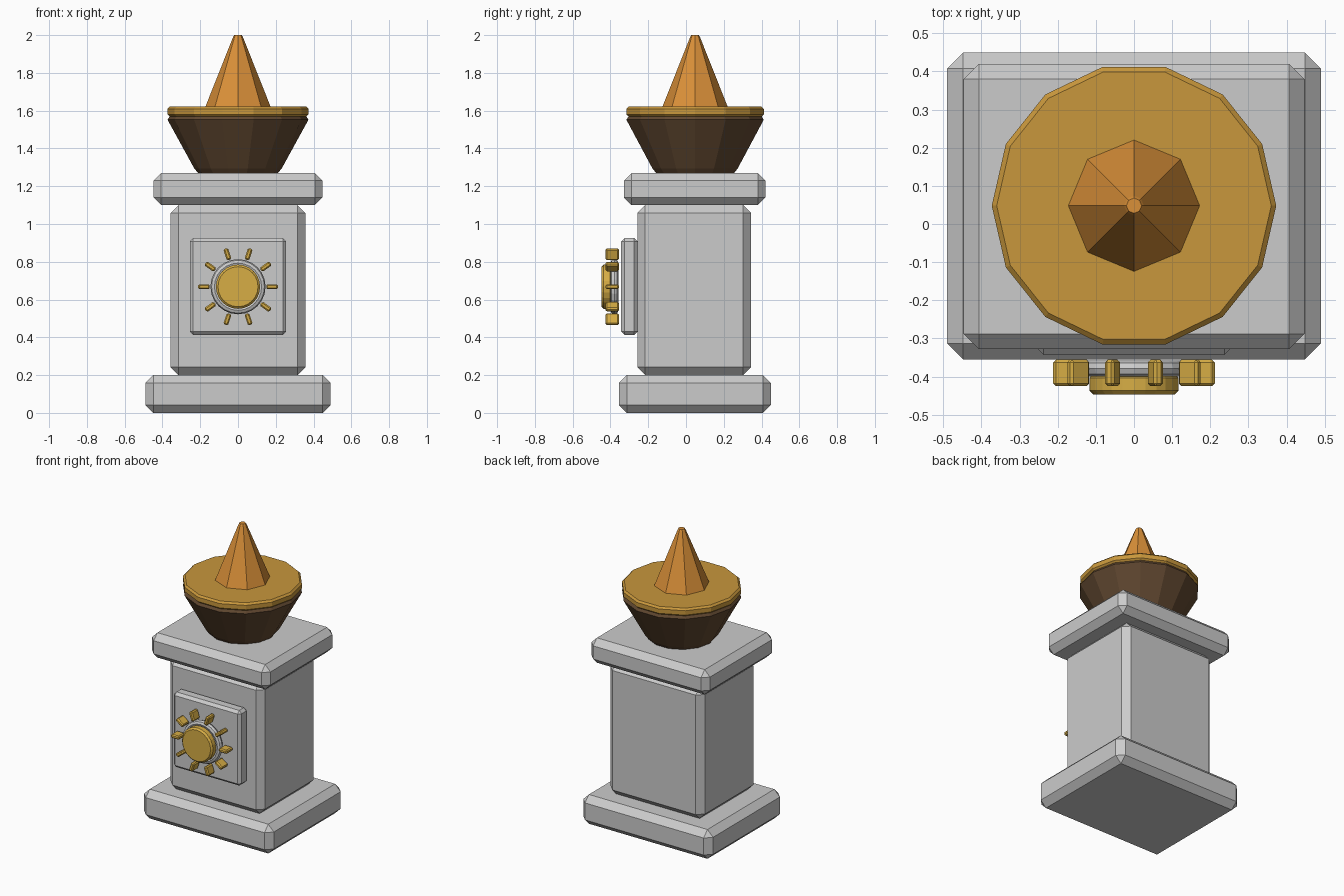
import bpy, math
from mathutils import Matrix

if "Cube" in bpy.data.objects:
    bpy.data.objects.remove(bpy.data.objects["Cube"])

CY = 0.048   # centre line of the pedestal in y
EZ = 0.668   # emblem centre height


def material(name, rgb):
    m = bpy.data.materials.new(name)
    m.diffuse_color = (*rgb, 1)
    m.use_nodes = True
    m.node_tree.nodes["Principled BSDF"].inputs["Base Color"].default_value = m.diffuse_color
    return m


gold = material("gold", (0.68, 0.42, 0.06))
rim_gold = material("rim_gold", (0.58, 0.31, 0.045))
bronze = material("dark_bronze", (0.12, 0.065, 0.03))
orange = material("flame_orange", (0.70, 0.28, 0.04))


def finish(ob, name, bevel=0, mat=None):
    ob.name = name
    if mat:
        ob.data.materials.append(mat)
    if bevel:
        b = ob.modifiers.new("bevel", 'BEVEL')
        b.width, b.segments = bevel, 1
        b.limit_method, b.angle_limit = 'ANGLE', math.radians(40)
    return ob


def box(name, x, y, z, bevel, mat=None):
    """Chamfered box from (min, max) ranges."""
    bpy.ops.mesh.primitive_cube_add(size=1)
    ob = bpy.context.object
    lo, hi = zip(x, y, z)
    size = [b - a for a, b in zip(lo, hi)]
    mid = [(a + b) / 2 for a, b in zip(lo, hi)]
    ob.data.transform(Matrix.Diagonal((*size, 1)))
    ob.location = mid
    return finish(ob, name, bevel, mat)


def lathe(name, profile, sides, mat):
    """Flat-faced solid of revolution about the pedestal axis, vertex on +x."""
    verts, faces = [], []
    for r, z in profile:
        for i in range(sides):
            a = 2 * math.pi * i / sides
            verts.append((r * math.cos(a), r * math.sin(a), z))
    for k in range(len(profile) - 1):
        for i in range(sides):
            j = (i + 1) % sides
            a, b = k * sides, (k + 1) * sides
            faces.append((a + i, a + j, b + j, b + i))
    faces.append(tuple(reversed(range(sides))))
    faces.append(tuple(range(len(verts) - sides, len(verts))))
    me = bpy.data.meshes.new(name)
    me.from_pydata(verts, [], faces)
    ob = bpy.data.objects.new(name, me)
    bpy.context.collection.objects.link(ob)
    ob.location.y = CY
    return finish(ob, name, 0, mat)


# Stone pedestal
box("base", (-0.49, 0.49), (-0.355, 0.45), (0, 0.2), 0.042)
box("column", (-0.357, 0.357), (-0.258, 0.345), (0.2, 1.1), 0.042)
box("cap", (-0.447, 0.447), (-0.328, 0.42), (1.1, 1.27), 0.04)
box("front_panel", (-0.255, 0.255), (-0.343, -0.256), (0.412, 0.925), 0.018)

# Brazier bowl, rim and flame
lathe("bowl", [(0.212, 1.27), (0.232, 1.295), (0.373, 1.552), (0.36, 1.572)], 14, bronze)
lathe("bowl_rim", [(0.36, 1.568), (0.373, 1.58), (0.373, 1.61), (0.36, 1.622)], 14, rim_gold)
lathe("flame", [(0.175, 1.615), (0.026, 1.99), (0.02, 2.0)], 8, orange)

# Sun emblem: ring, disc and ten rays
bpy.ops.mesh.primitive_torus_add(major_segments=24, minor_segments=8,
                                 major_radius=0.125, minor_radius=0.021,
                                 location=(0, -0.379, EZ), rotation=(math.pi / 2, 0, 0))
finish(bpy.context.object, "emblem_ring")
bpy.ops.mesh.primitive_cylinder_add(vertices=24, radius=0.117, depth=0.055,
                                    location=(0, -0.42, EZ), rotation=(math.pi / 2, 0, 0))
finish(bpy.context.object, "emblem_disc", 0.011, gold)
for i in range(10):
    a = 2 * math.pi * i / 10
    ray = box(f"emblem_ray_{i}", (-0.031, 0.031), (-0.425, -0.356), (-0.013, 0.013), 0.007, gold)
    ray.rotation_euler.y = -a
    ray.location = (0.181 * math.cos(a), -0.3905, EZ + 0.181 * math.sin(a))
